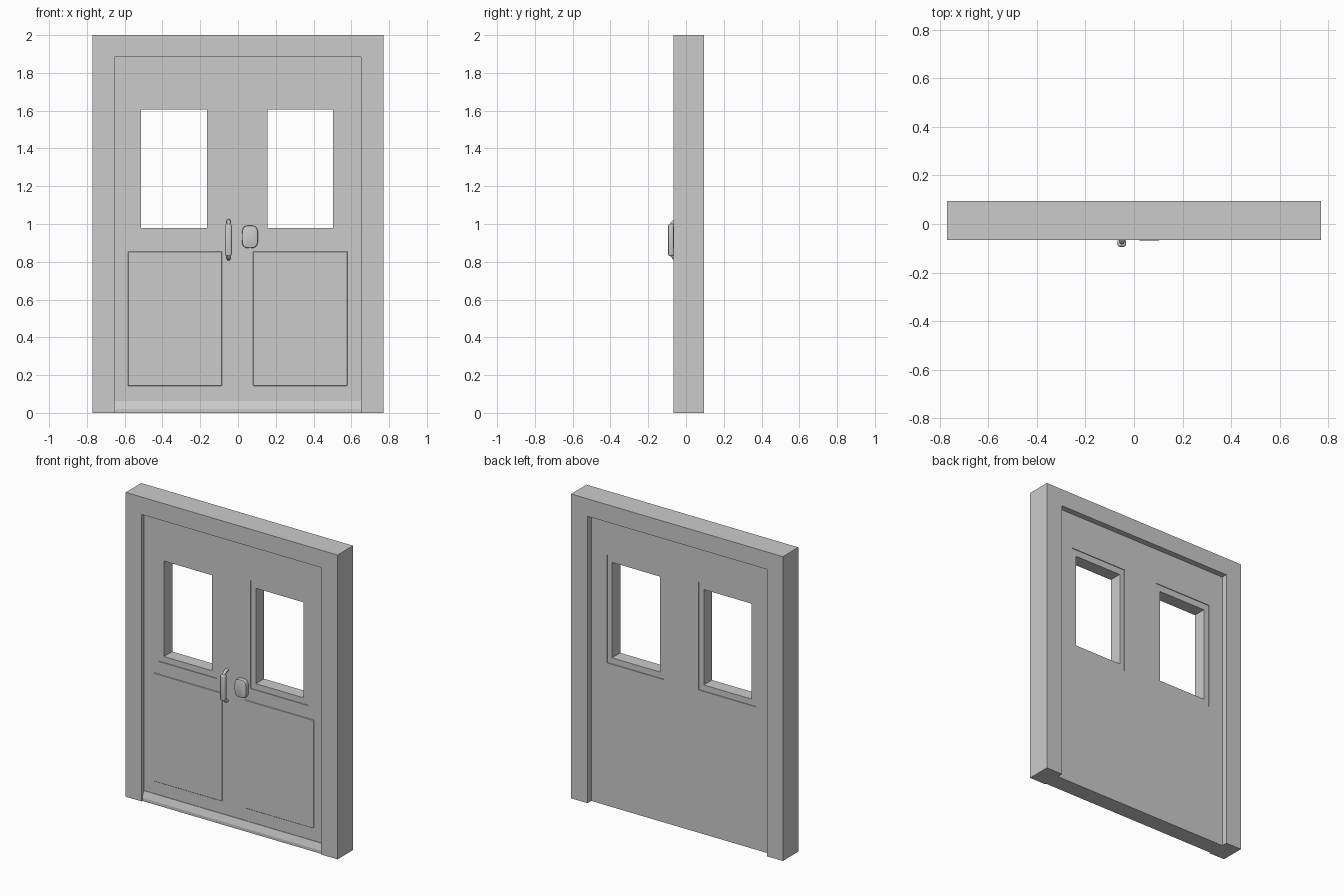
import bpy, bmesh, math

if "Cube" in bpy.data.objects:
    bpy.data.objects.remove(bpy.data.objects["Cube"])

FRONT, BACK = -0.04, 0.055      # door slab faces
F0, F1 = -0.066, 0.094          # frame faces


def add_mesh(name, bm):
    bmesh.ops.recalc_face_normals(bm, faces=bm.faces)
    me = bpy.data.meshes.new(name)
    bm.to_mesh(me)
    bm.free()
    ob = bpy.data.objects.new(name, me)
    bpy.context.collection.objects.link(ob)
    return ob


def box(name, x, y, z):
    bm = bmesh.new()
    bmesh.ops.create_cube(bm, size=1)
    for v in bm.verts:
        v.co = [(r[0] + r[1]) / 2 + c * (r[1] - r[0]) for r, c in zip((x, y, z), v.co)]
    return add_mesh(name, bm)


def prism(name, pts, axis, a, b):
    """Extrude a profile along axis 'x' (pts are y,z) or 'y' (pts are x,z)."""
    bm = bmesh.new()
    place = (lambda p, d: (d, p[0], p[1])) if axis == 'x' else (lambda p, d: (p[0], d, p[1]))
    face = bm.faces.new([bm.verts.new(place(p, a)) for p in pts])
    ext = bmesh.ops.extrude_face_region(bm, geom=[face])
    d = (b - a, 0, 0) if axis == 'x' else (0, b - a, 0)
    bmesh.ops.translate(bm, verts=[g for g in ext['geom'] if isinstance(g, bmesh.types.BMVert)], vec=d)
    return add_mesh(name, bm)


def finish(ob, smooth=False):
    """Apply modifiers, optionally smooth shade."""
    bpy.ops.object.select_all(action='DESELECT')
    bpy.context.view_layer.objects.active = ob
    ob.select_set(True)
    for m in list(ob.modifiers):
        bpy.ops.object.modifier_apply(modifier=m.name)
    if smooth:
        bpy.ops.object.shade_smooth_by_angle(angle=math.radians(35))


def bevel(ob, width, segments=1):
    m = ob.modifiers.new("bevel", 'BEVEL')
    m.width, m.segments = width, segments
    m.limit_method = 'ANGLE'


def cut(ob, x, y, z):
    c = box("cutter", x, y, z)
    c.hide_render = True
    m = ob.modifiers.new("cut", 'BOOLEAN')
    m.operation, m.solver, m.object = 'DIFFERENCE', 'EXACT', c
    finish(ob)
    bpy.data.objects.remove(c)


# Surrounding frame: two jambs and a header
prism("door_frame", [(-0.77, 0), (-0.655, 0), (-0.655, 1.885), (0.65, 1.885), (0.65, 0),
                     (0.77, 0), (0.77, 2), (-0.77, 2)], 'y', F0, F1)

# Door slab with two windows, each with a shallow recessed border on both faces
slab = box("door_slab", (-0.655, 0.65), (FRONT, BACK), (0, 1.885))
r = 0.005
for x0, x1 in ((-0.513, -0.165), (0.155, 0.502)):
    cut(slab, (x0, x1), (-0.2, 0.2), (0.978, 1.605))
    wide, tall = (x0 - 0.035, x1 + 0.035), (0.938, 1.648)
    cut(slab, wide, (-0.2, FRONT + r), tall)
    cut(slab, wide, (BACK - r, 0.2), tall)

# Shallow lower panels
for side, x0, x1 in (("left", -0.583, -0.085), ("right", 0.08, 0.58)):
    p = box(side + "_lower_panel", (x0, x1), (FRONT - 0.003, FRONT + 0.01), (0.143, 0.855))
    bevel(p, 0.0025)
    finish(p)

# Sloped weather strip at the foot of the door
prism("weather_strip", [(FRONT + 0.01, 0), (FRONT - 0.018, 0), (FRONT - 0.018, 0.02),
                        (FRONT - 0.004, 0.062), (FRONT + 0.01, 0.062)], 'x', -0.655, 0.65)

# Lock plate with a rounded outline
pts = []
for i in range(20):
    t = 2 * math.pi * i / 20
    c, s = math.cos(t), math.sin(t)
    pts.append((0.063 + 0.043 * math.copysign(abs(c) ** 0.6, c),
                0.932 + 0.06 * math.copysign(abs(s) ** 0.6, s)))
plate = prism("lock_plate", pts, 'y', FRONT + 0.005, -0.068)
bevel(plate, 0.006, 2)
finish(plate, True)

# Handle: bowed bar with a thicker grip
cu = bpy.data.curves.new("handle_bar", 'CURVE')
cu.dimensions = '3D'
cu.bevel_depth, cu.bevel_resolution, cu.use_fill_caps = 0.01, 2, True
path = [(FRONT + 0.005, 0.815), (-0.06, 0.818), (-0.074, 0.835), (-0.077, 0.85),
        (-0.077, 0.985), (-0.074, 1.0), (-0.06, 1.015), (FRONT + 0.005, 1.018)]
sp = cu.splines.new('POLY')
sp.points.add(len(path) - 1)
for p, (y, z) in zip(sp.points, path):
    p.co = (-0.05, y, z, 1)
sp.use_smooth = True
bpy.context.collection.objects.link(bpy.data.objects.new("handle_bar", cu))

grip = box("handle_grip", (-0.068, -0.033), (-0.094, -0.064), (0.83, 1.0))
bevel(grip, 0.009, 3)
finish(grip, True)
